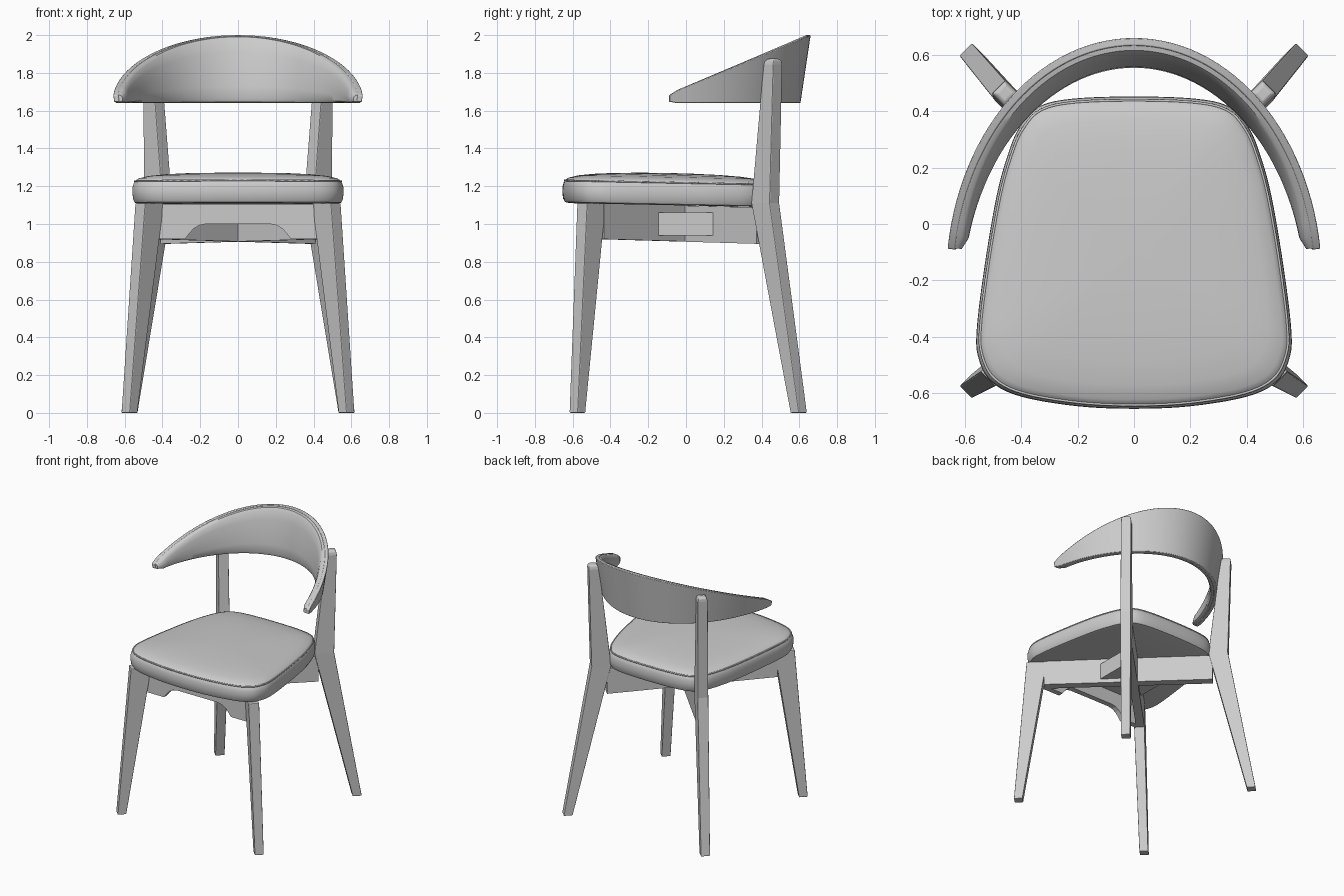
import bpy, bmesh, math
from mathutils import Vector

if "Cube" in bpy.data.objects:
    bpy.data.objects.remove(bpy.data.objects["Cube"])


def loft(name, rings, closed_caps=True, bevel=0.0, mirror=False, smooth=False):
    """Skin a list of equal-length rings of points and cap both ends."""
    bm = bmesh.new()
    vs = [[bm.verts.new(p) for p in r] for r in rings]
    n = len(rings[0])
    for a, b in zip(vs, vs[1:]):
        for i in range(n):
            j = (i + 1) % n
            bm.faces.new((a[i], a[j], b[j], b[i]))
    if closed_caps:
        bm.faces.new(vs[0])
        bm.faces.new(vs[-1])
    bmesh.ops.recalc_face_normals(bm, faces=bm.faces)
    me = bpy.data.meshes.new(name)
    bm.to_mesh(me)
    bm.free()
    ob = bpy.data.objects.new(name, me)
    bpy.context.collection.objects.link(ob)
    if mirror:
        ob.modifiers.new("mirror", 'MIRROR').use_mirror_merge = False
    if bevel:
        m = ob.modifiers.new("bevel", 'BEVEL')
        m.width, m.segments, m.limit_method = bevel, 2, 'ANGLE'
    if smooth:
        bpy.ops.object.select_all(action='DESELECT')
        ob.select_set(True)
        bpy.context.view_layer.objects.active = ob
        bpy.ops.object.shade_smooth_by_angle(angle=math.radians(40))
    return ob


def leg(name, sections, side):
    """Leg of diagonal rectangular sections (x, y, z, radial, width)."""
    d = Vector((1, side, 0)).normalized()
    t = Vector((-d.y, d.x, 0))
    rings = []
    for x, y, z, r, w in sections:
        c = Vector((x, y, z))
        rings.append([c + d * r * a / 2 + t * w * b / 2
                      for a, b in ((1, 1), (-1, 1), (-1, -1), (1, -1))])
    return loft(name, rings, bevel=0.005, mirror=True)


# legs (the back legs bend at the knee and run up to the backrest)
leg("front_legs", [(.575, -.575, 0, .06, .062), (.468, -.50, 1.11, .142, .075)], -1)
leg("back_legs", [(.575, .597, 0, .062, .064), (.422, .42, 1.11, .137, .075),
                  (.455, .46, 1.845, .073, .07), (.457, .462, 1.866, .063, .06),
                  (.458, .463, 1.875, .04, .04)], 1)

# crossing diagonal rails
t = Vector((1, 1, 0)).normalized() * .03
ends = [(Vector((.44, -.455, 0)), .92, 1.108), (Vector((-.39, .395, 0)), .895, 1.088)]
loft("cross_rails", [[p + t + Vector((0, 0, lo)), p - t + Vector((0, 0, lo)),
                      p - t + Vector((0, 0, hi)), p + t + Vector((0, 0, hi))]
                     for p, lo, hi in ends], mirror=True)

# wedge blocks in the sides of the crossing
loft("side_blocks", [[(.02, 0, z), (.185, -.145, z), (.185, .145, z)]
                     for z in (.94, 1.06)], mirror=True)

# front apron with arched cutout
half = [(.42, 1.105), (.42, .92), (.28, .92), (.262, .945), (.235, .975), (.205, .993), (.17, 1.0)]
prof = half + [(-x, z) for x, z in reversed(half)]
loft("front_apron", [[(x, y, z) for x, z in prof] for y in (-.485, -.445)])


# seat outline
def smooth_loop(pts, n=5):
    out, k = [], len(pts)
    for i in range(k):
        a, b, c, d = (Vector(pts[(i + j) % k]) for j in (-1, 0, 1, 2))
        for s in range(n):
            u = s / n
            out.append(.5 * (2 * b + (c - a) * u + (2 * a - 5 * b + 4 * c - d) * u * u
                             + (3 * b - a - 3 * c + d) * u ** 3))
    return out


right = [(.2, -.646), (.4, -.612), (.505, -.56), (.55, -.48), (.558, -.38), (.53, -.15),
         (.487, .1), (.446, .25), (.405, .345), (.34, .415), (.22, .444)]
outline = smooth_loop([(0, -.655)] + right + [(0, .452)] + [(-x, y) for x, y in reversed(right)])


def seat_ring(s, z):
    return [(p.x * s, -.1 + (p.y + .1) * s, z - .02 * (-.1 + (p.y + .1) * s + .1)) for p in outline]


# seat cushion
layers = [(.3, 1.10), (.93, 1.10), (.975, 1.106), (.993, 1.125), (1, 1.16), (.997, 1.19),
          (.985, 1.212), (.965, 1.226), (.94, 1.235), (.85, 1.248), (.7, 1.258),
          (.5, 1.265), (.25, 1.269), (.05, 1.27)]
loft("seat", [seat_ring(s, z) for s, z in layers], smooth=True)

# seam piping around the cushion
cu = bpy.data.curves.new("seat_piping", 'CURVE')
cu.dimensions, cu.bevel_depth, cu.bevel_resolution = '3D', .005, 1
sp = cu.splines.new('POLY')
ring = seat_ring(.976, 1.22)
sp.points.add(len(ring) - 1)
for q, p in zip(sp.points, ring):
    q.co = (*p, 1)
sp.use_cyclic_u = True
bpy.context.collection.objects.link(bpy.data.objects.new("seat_piping", cu))

# backrest: wooden shell and inner pad follow a leaning horseshoe
A, B, CY, ZB = .667, .86, -.2, 1.64
wood = [(0, 0), (0, 1), (.027, 1), (.027, 0)]
pad = [(.025, .01), (.045, .015), (.056, .07), (.062, .25), (.063, .5),
       (.06, .75), (.053, .92), (.043, .975), (.025, .985)]


def band(section, steps=56, start=7.5, round_ends=False):
    rings = []
    for i in range(steps + 1):
        th = math.radians(start + (180 - 2 * start) * i / steps)
        p = Vector((A * math.cos(th), CY + B * math.sin(th), 0))
        n = -Vector((math.cos(th) / A, math.sin(th) / B, 0)).normalized()
        zt = 1.69 + (p.y + .09) * .31 / .75
        k = min(i, steps - i)
        lo, f = ZB, 1
        if k == 0:                      # rounded tips
            zt, lo, f = zt - .01, ZB + .008, (.75 if round_ends else 1)
        h = zt - lo
        rings.append([p + n * (o * f + .15 * h * (1 - v)) + Vector((0, 0, lo + h * v))
                      for o, v in section])
    return rings


loft("backrest_shell", band(wood), bevel=.004, smooth=True)
loft("backrest_pad", band(pad, start=7.8, round_ends=True), smooth=True)
